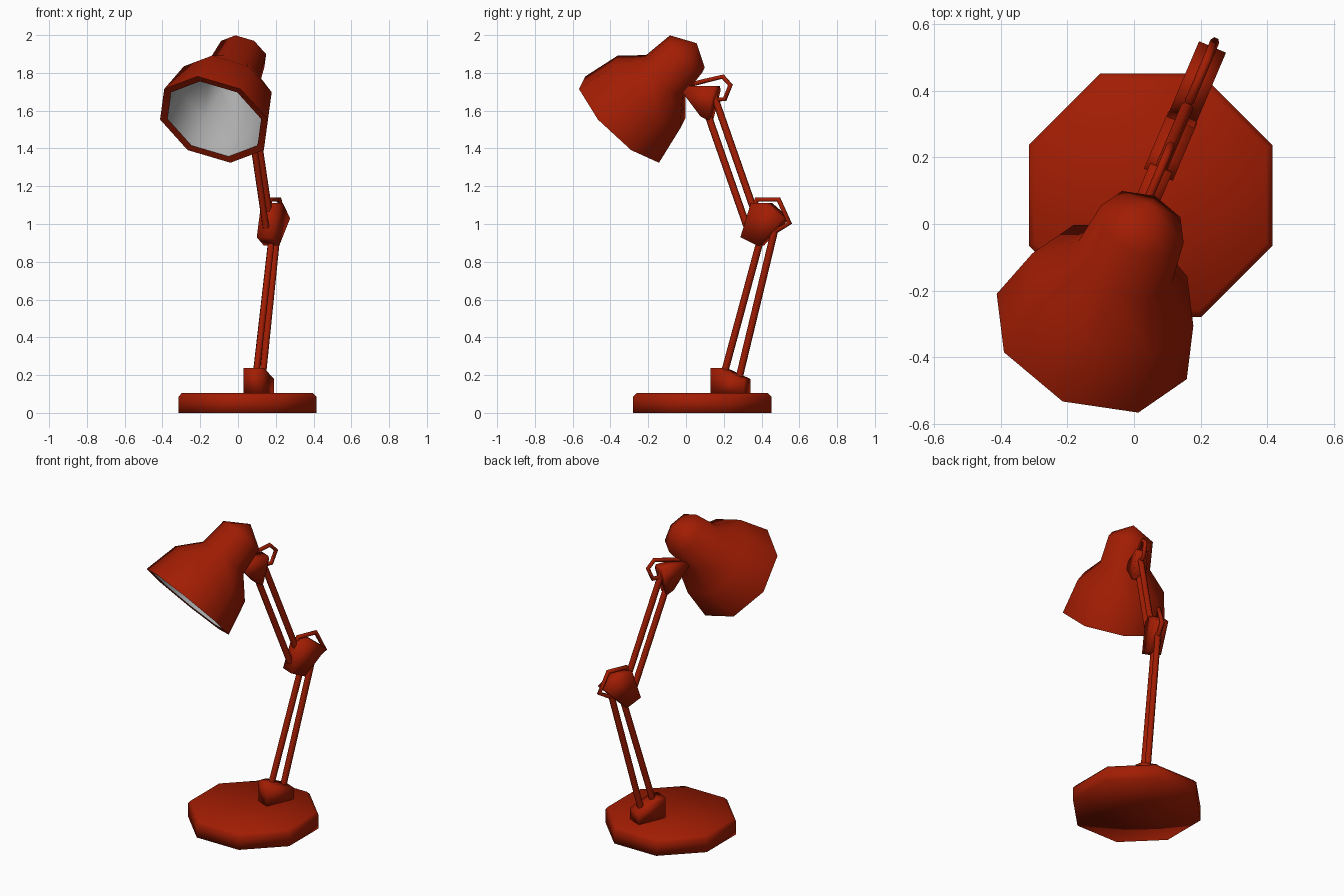
import bpy, bmesh, math
from mathutils import Vector

if "Cube" in bpy.data.objects:
    bpy.data.objects.remove(bpy.data.objects["Cube"])


def material(name, rgb):
    m = bpy.data.materials.new(name)
    m.diffuse_color = (*rgb, 1)
    m.use_nodes = True
    m.node_tree.nodes["Principled BSDF"].inputs["Base Color"].default_value = m.diffuse_color
    return m


RED = material("red paint", (0.36, 0.012, 0.001))
GREY = material("grey lining", (0.42, 0.42, 0.42))


def finish(name, bm, mats=(RED,), smooth=100):
    bmesh.ops.recalc_face_normals(bm, faces=bm.faces)
    me = bpy.data.meshes.new(name)
    bm.to_mesh(me)
    bm.free()
    for m in mats:
        me.materials.append(m)
    ob = bpy.data.objects.new(name, me)
    bpy.context.collection.objects.link(ob)
    bpy.context.view_layer.objects.active = ob
    ob.select_set(True)
    bpy.ops.object.shade_smooth_by_angle(angle=math.radians(smooth))
    ob.select_set(False)
    return ob


def arm_point(y, z, off=0.0):
    """Point in the turned vertical plane of the arm, off = sideways."""
    return Vector((0.11 + (y - 0.235) * 0.424 + 0.92 * off, y - 0.39 * off, z))


def prism(name, outline, half):
    bm = bmesh.new()
    a = [bm.verts.new(arm_point(y, z, -half)) for y, z in outline]
    b = [bm.verts.new(arm_point(y, z, half)) for y, z in outline]
    bm.faces.new(a)
    bm.faces.new(b[::-1])
    n = len(a)
    for i in range(n):
        j = (i + 1) % n
        bm.faces.new((a[i], b[i], b[j], a[j]))
    finish(name, bm)


def tube(name, path, radius):
    cu = bpy.data.curves.new(name, 'CURVE')
    cu.dimensions = '3D'
    cu.bevel_depth = radius
    cu.bevel_resolution = 1
    cu.use_fill_caps = True
    sp = cu.splines.new('POLY')
    sp.points.add(len(path) - 1)
    for p, (y, z) in zip(sp.points, path):
        p.co = (*arm_point(y, z), 1)
    cu.materials.append(RED)
    ob = bpy.data.objects.new(name, cu)
    bpy.context.collection.objects.link(ob)


def lathe(name, rings, centre, e1, e2, axis, mats=(RED,), grey_from=99, smooth=100):
    """Eight-sided body from (radius, distance) rings; radius 0 is a tip."""
    bm = bmesh.new()
    loops = []
    for r, t in rings:
        c = centre + axis * t
        if r == 0:
            loops.append([bm.verts.new(c)] * 8)
        else:
            loops.append([bm.verts.new(c + r * (math.cos(k * math.pi / 4) * e1 + math.sin(k * math.pi / 4) * e2))
                          for k in range(8)])
    for i, (a, b) in enumerate(zip(loops, loops[1:])):
        for k in range(8):
            j = (k + 1) % 8
            f = bm.faces.new(list(dict.fromkeys((a[k], a[j], b[j], b[k]))))
            f.material_index = 1 if i >= grey_from else 0
    return finish(name, bm, mats, smooth)


# solid octagonal base
q = math.pi / 8
lathe("base", [(0, 0), (0.396, 0), (0.396, 0.085), (0.376, 0.105), (0, 0.105)], Vector((0.05, 0.086, 0)),
      Vector((math.cos(q), math.sin(q), 0)), Vector((-math.sin(q), math.cos(q), 0)), Vector((0, 0, 1)))

# brackets at foot, elbow and head
prism("foot_bracket", [(0.148, 0.1), (0.148, 0.237), (0.2, 0.237), (0.322, 0.18), (0.322, 0.1)], 0.047)
prism("elbow_bracket", [(0.305, 0.93), (0.36, 1.11), (0.44, 1.11), (0.532, 1.03), (0.395, 0.885)], 0.044)
prism("head_bracket", [(-0.03, 1.73), (0.165, 1.73), (0.17, 1.71), (0.13, 1.55), (0.09, 1.57)], 0.036)

# paired rods of the arm
for name, path in {
    "lower_rod_front": [(0.2, 0.2), (0.395, 0.92)],
    "lower_rod_back": [(0.28, 0.18), (0.475, 0.99)],
    "upper_rod_front": [(0.105, 1.61), (0.325, 0.98)],
    "upper_rod_back": [(0.145, 1.69), (0.365, 1.06)],
}.items():
    tube(name, path, 0.019)

# bent wire loops behind the joints
tube("elbow_loop", [(0.36, 1.08), (0.375, 1.13), (0.49, 1.13), (0.548, 1.005), (0.47, 0.96)], 0.014)
tube("head_loop", [(0.03, 1.74), (0.09, 1.755), (0.195, 1.78), (0.235, 1.735), (0.205, 1.66), (0.15, 1.66)], 0.013)

# lamp head: outer cap and shade, rim, then grey lining
axis = Vector((0.30, 0.667, 0.684)).normalized()
e1 = Vector((-0.29, 0.13, 0.0))
e1 = (e1 - axis * e1.dot(axis)).normalized()
e2 = axis.cross(e1)
lathe("lamp_head",
      [(0, 0.592), (0.136, 0.507), (0.154, 0.335), (0.265, 0.212), (0.313, 0.0),
       (0.272, 0.005), (0.245, 0.195), (0.13, 0.31), (0.11, 0.5), (0, 0.55)],
      Vector((-0.127, -0.338, 1.553)), e1, e2, axis, (RED, GREY), grey_from=5, smooth=75)
